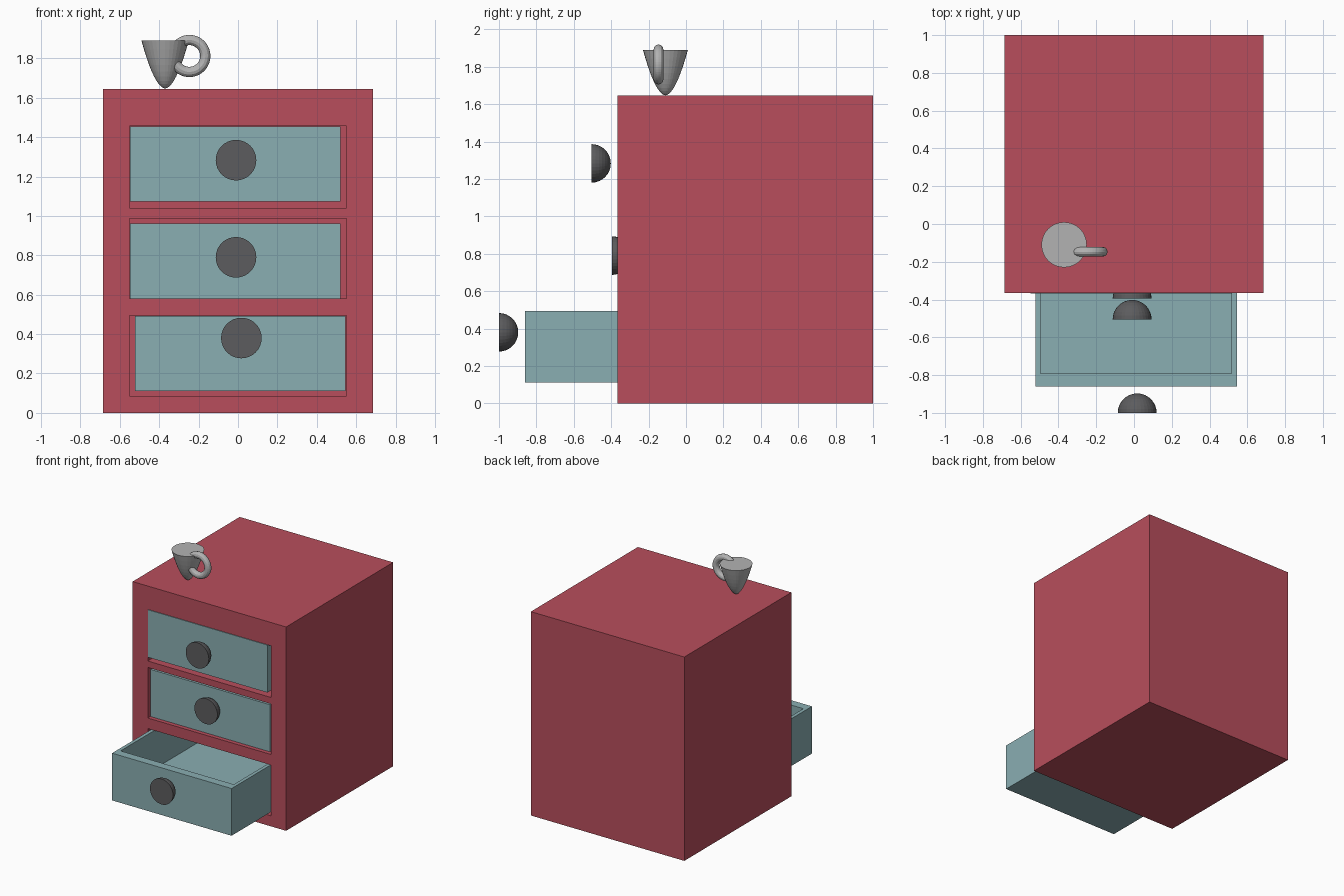
import bpy, bmesh, math
from mathutils import Matrix, Vector

if "Cube" in bpy.data.objects:
    bpy.data.objects.remove(bpy.data.objects["Cube"], do_unlink=True)


def material(name, rgb):
    m = bpy.data.materials.new(name)
    m.use_nodes = True
    m.diffuse_color = (*rgb, 1)
    m.node_tree.nodes["Principled BSDF"].inputs["Base Color"].default_value = (*rgb, 1)
    return m


RED = material("brick red", (0.48, 0.076, 0.107))
TEAL = material("pale teal", (0.255, 0.425, 0.447))
DARK = material("dark grey", (0.108, 0.108, 0.113))
GREY = material("light grey", (0.45, 0.45, 0.45))


def finish(bm, name, mat):
    bmesh.ops.recalc_face_normals(bm, faces=bm.faces)
    mesh = bpy.data.meshes.new(name)
    bm.to_mesh(mesh)
    bm.free()
    obj = bpy.data.objects.new(name, mesh)
    bpy.context.collection.objects.link(obj)
    mesh.materials.append(mat)
    return obj


def extrude(bm, face, offset):
    """Push a face along offset, leaving side walls behind."""
    new = bmesh.ops.extrude_discrete_faces(bm, faces=[face])["faces"][0]
    bmesh.ops.translate(bm, verts=new.verts, vec=offset)
    return new


# Cabinet: gridded front, closed box behind it, and three deep pockets
FRONT, BACK = -0.365, 1.0
xs = [-0.685, -0.55, 0.55, 0.685]
zs = [0, 0.085, 0.495, 0.58, 0.988, 1.04, 1.457, 1.645]
bm = bmesh.new()
grid = [[bm.verts.new((x, FRONT, z)) for x in xs] for z in zs]
pockets = []
for r in range(len(zs) - 1):
    for c in range(len(xs) - 1):
        f = bm.faces.new((grid[r][c], grid[r][c + 1], grid[r + 1][c + 1], grid[r + 1][c]))
        if c == 1 and r % 2 == 1:
            pockets.append(f)
rim = [e for e in bm.edges if e.is_boundary]
geom = bmesh.ops.extrude_edge_only(bm, edges=rim)["geom"]
bmesh.ops.translate(bm, verts=[g for g in geom if isinstance(g, bmesh.types.BMVert)],
                    vec=(0, BACK - FRONT, 0))
bmesh.ops.holes_fill(bm, edges=[e for e in bm.edges if e.is_boundary], sides=0)
for f in pockets:
    extrude(bm, f, (0, 1.26, 0))
finish(bm, "cabinet_body", RED)


# Drawers: open-topped boxes
def drawer(name, x0, x1, y0, z0, z1, length=1.2):
    y1 = y0 + length
    bm = bmesh.new()
    bmesh.ops.create_cube(bm, size=1)
    for v in bm.verts:
        v.co = (x0 if v.co.x < 0 else x1, y0 if v.co.y < 0 else y1, z0 if v.co.z < 0 else z1)
    bm.normal_update()
    top = max(bm.faces, key=lambda f: f.calc_center_median().z)
    bmesh.ops.inset_individual(bm, faces=[top], thickness=0.04)
    for v in top.verts:
        v.co.y += 0.04 if v.co.y < (y0 + y1) / 2 else -0.04
    extrude(bm, top, (0, 0, 0.185 - 0.495))
    finish(bm, name, TEAL)


# Knobs: half spheres with the flat side facing forward
def knob(name, x, y, z, radius=0.103):
    bm = bmesh.new()
    bmesh.ops.create_uvsphere(bm, u_segments=32, v_segments=16, radius=radius)
    bmesh.ops.bisect_plane(bm, geom=bm.verts[:] + bm.edges[:] + bm.faces[:], dist=1e-5,
                           plane_co=(0, 0, 0), plane_no=(0, 0, 1), clear_inner=True)
    bmesh.ops.holes_fill(bm, edges=[e for e in bm.edges if e.is_boundary], sides=0)
    bm.transform(Matrix.Translation((x, y, z)) @ Matrix.Rotation(-math.pi / 2, 4, "X"))
    finish(bm, name, DARK)


for level, x0, x1, y, z0, z1, kx, kz in [
        ("bottom", -0.522, 0.545, -0.86, 0.112, 0.493, 0.017, 0.38),
        ("middle", -0.548, 0.52, -0.335, 0.582, 0.962, -0.01, 0.79),
        ("top", -0.548, 0.52, -0.367, 1.072, 1.455, -0.01, 1.283)]:
    drawer(level + "_drawer", x0, x1, y, z0, z1)
    knob(level + "_knob", kx, {"bottom": -1.0, "middle": -0.395, "top": -0.505}[level], kz)


# Cup: tapered bowl spun from a curved profile, closed at the rim
bm = bmesh.new()
steps = 10
profile = [bm.verts.new((0.12 * (i / steps) ** 1.1, 0, 0.243 * (i / steps) ** 2))
           for i in range(steps + 1)]
profile.append(bm.verts.new((0, 0, 0.243)))
edges = [bm.edges.new(pair) for pair in zip(profile, profile[1:])]
bmesh.ops.spin(bm, geom=profile + edges, cent=(0, 0, 0), axis=(0, 0, 1),
               angle=math.tau, steps=32, use_duplicate=False)
bmesh.ops.remove_doubles(bm, verts=bm.verts, dist=1e-4)
bmesh.ops.translate(bm, verts=bm.verts, vec=(-0.37, -0.11, 1.647))
finish(bm, "cup_bowl", GREY)

# Cup handle: upright ring partly buried in the bowl
bpy.ops.mesh.primitive_torus_add(major_segments=48, minor_segments=12, major_radius=0.081,
                                 minor_radius=0.026, location=(-0.247, -0.147, 1.812),
                                 rotation=(math.pi / 2, 0, 0))
handle = bpy.context.object
handle.name = "cup_handle"
handle.data.materials.append(GREY)
